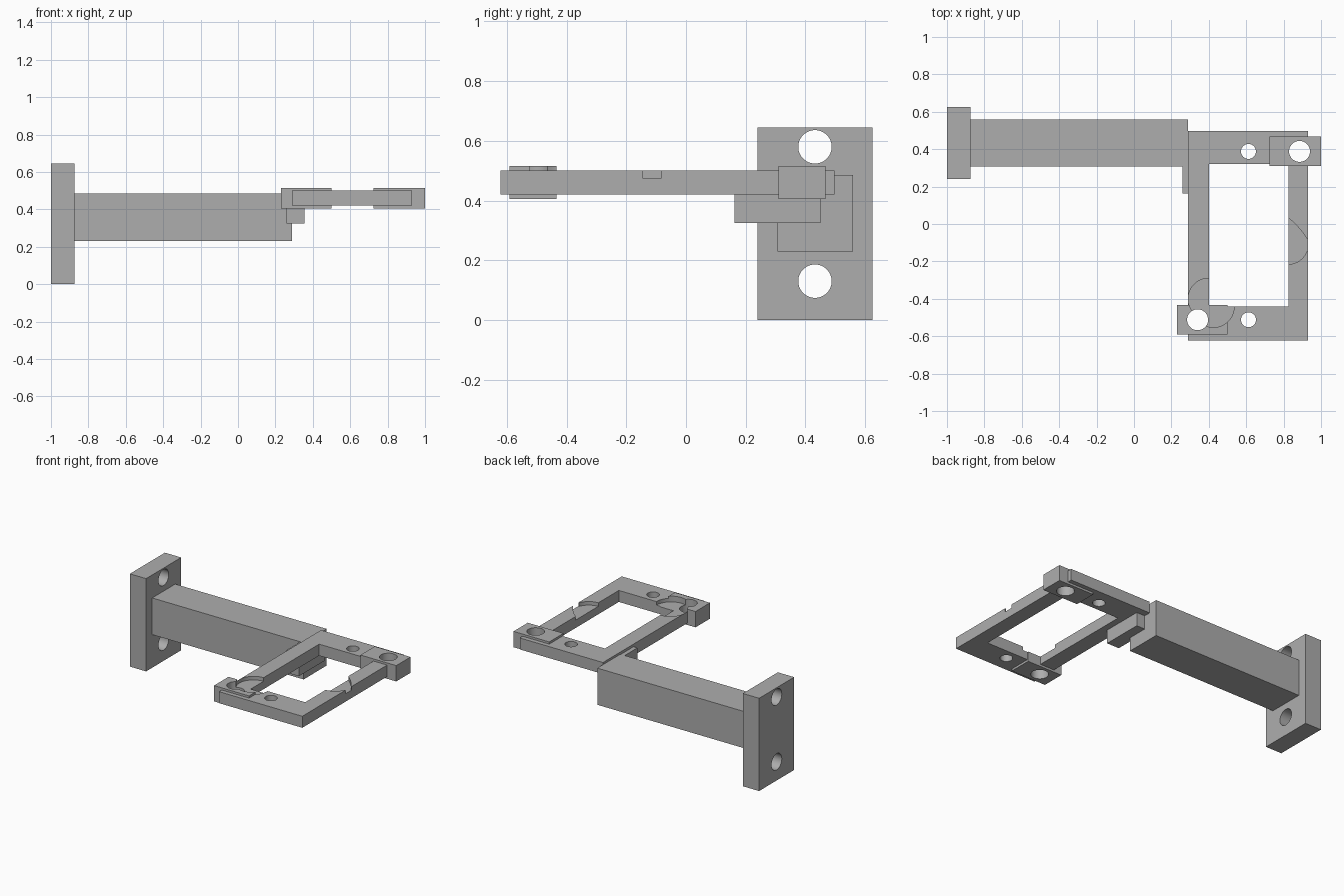
import bpy, bmesh, math

if "Cube" in bpy.data.objects:
    bpy.data.objects.remove(bpy.data.objects["Cube"])

grey = bpy.data.materials.new("mid grey")
grey.diffuse_color = (0.42, 0.42, 0.42, 1)
grey.use_nodes = True
grey.node_tree.nodes["Principled BSDF"].inputs["Base Color"].default_value = grey.diffuse_color


def prism(name, pts, z0, z1):
    """Extrude an xy outline from z0 to z1."""
    bm = bmesh.new()
    face = bm.faces.new([bm.verts.new((x, y, z0)) for x, y in pts])
    ext = bmesh.ops.extrude_face_region(bm, geom=[face])
    for v in ext["geom"]:
        if isinstance(v, bmesh.types.BMVert):
            v.co.z = z1
    bmesh.ops.recalc_face_normals(bm, faces=bm.faces)
    me = bpy.data.meshes.new(name)
    bm.to_mesh(me)
    bm.free()
    me.materials.append(grey)
    ob = bpy.data.objects.new(name, me)
    bpy.context.collection.objects.link(ob)
    return ob


def box(name, x0, x1, y0, y1, z0, z1):
    return prism(name, [(x0, y0), (x1, y0), (x1, y1), (x0, y1)], z0, z1)


def arc(cx, cy, r, a0, a1, n):
    return [(cx + r * math.cos(math.radians(a0 + (a1 - a0) * i / n)),
             cy + r * math.sin(math.radians(a0 + (a1 - a0) * i / n))) for i in range(n + 1)]


def disc(cx, cy, r, z0, z1):
    return prism("cutter", arc(cx, cy, r, 0, 360, 48)[:-1], z0, z1)


def combine(target, tool, operation):
    """Apply a boolean and discard the tool object."""
    mod = target.modifiers.new("join", 'BOOLEAN')
    mod.operation, mod.object, mod.solver = operation, tool, 'EXACT'
    bpy.context.view_layer.objects.active = target
    bpy.ops.object.modifier_apply(modifier=mod.name)
    bpy.data.objects.remove(tool)


# Wall plate with two screw holes running along x
plate = box("wall_plate", -1, -0.875, 0.24, 0.625, 0, 0.645)
for z in (0.13, 0.58):
    hole = disc(0, 0, 0.056, -0.2, 0.2)
    hole.rotation_euler = (0, math.pi / 2, 0)
    hole.location = (-0.94, 0.432, z)
    bpy.context.view_layer.update()
    combine(plate, hole, 'DIFFERENCE')

# Arm and the small bracket under the frame
box("arm", -0.875, 0.29, 0.307, 0.56, 0.23, 0.485)
bracket = box("bracket", 0.26, 0.355, 0.162, 0.45, 0.325, 0.42)
combine(bracket, box("lip", 0.26, 0.29, 0.162, 0.45, 0.40, 0.482), 'UNION')

# Rectangular frame
frame = box("frame", 0.29, 0.93, -0.622, 0.498, 0.42, 0.50)
combine(frame, box("opening", 0.40, 0.825, -0.44, 0.32, 0.3, 0.6), 'DIFFERENCE')

# Corner tabs, slightly thicker than the frame
combine(frame, box("right_tab", 0.725, 1.0, 0.31, 0.467, 0.405, 0.515), 'UNION')
combine(frame, box("left_tab", 0.23, 0.5, -0.592, -0.433, 0.405, 0.515), 'UNION')

# Shallow rounded recesses in the two side bars
left = arc(0.40, -0.40, 0.11, 35, 215, 24) + arc(0.425, -0.443, 0.11, 215, 395, 24)
combine(frame, prism("left_recess", left, 0.475, 0.6), 'DIFFERENCE')
right = ([(0.78, -0.213)] + arc(0.825, -0.11, 0.105, -90, -20, 10)
         + [(0.94, -0.146), (0.94, -0.085)] + arc(0.53, -0.33, 0.468, 32, 55, 10))
combine(frame, prism("right_recess", right, 0.475, 0.6), 'DIFFERENCE')

# Vertical holes: large in the tabs, small in the end bars
for x, y, r in ((0.885, 0.388, 0.056), (0.34, -0.512, 0.056),
                (0.612, 0.388, 0.04), (0.612, -0.512, 0.04)):
    combine(frame, disc(x, y, r, 0.3, 0.7), 'DIFFERENCE')

# Smooth the hole walls while keeping edges sharp
for ob in bpy.context.collection.objects:
    bpy.ops.object.select_all(action='DESELECT')
    ob.select_set(True)
    bpy.context.view_layer.objects.active = ob
    bpy.ops.object.shade_smooth_by_angle(angle=math.radians(30))
